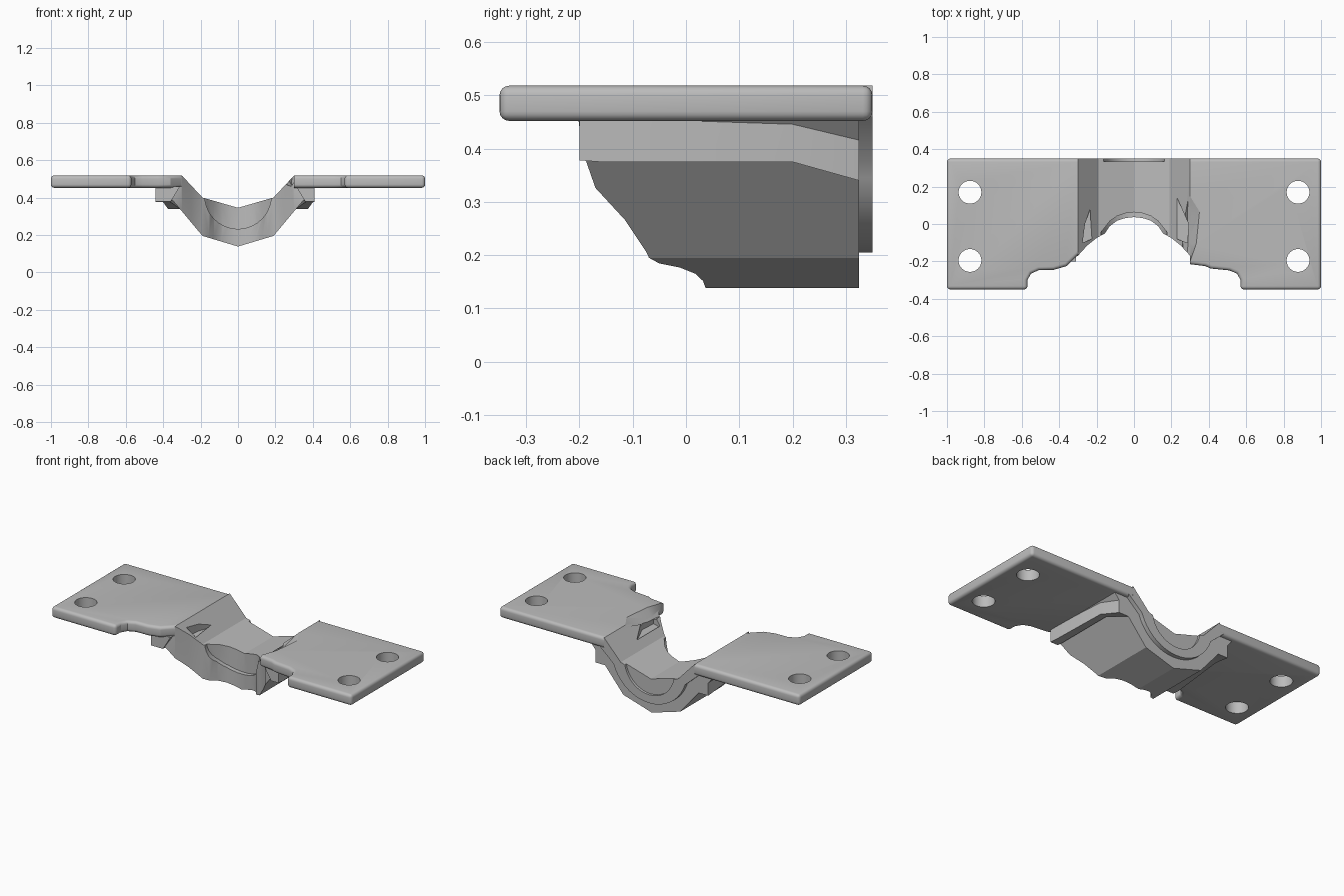
import bpy, bmesh, math
from mathutils import Vector

old = bpy.data.objects.get("Cube")
if old:
    bpy.data.objects.remove(old, do_unlink=True)

grey = bpy.data.materials.new("plain_grey")
grey.use_nodes = True
colour = (0.5, 0.5, 0.5, 1)
grey.diffuse_color = colour
grey.node_tree.nodes["Principled BSDF"].inputs["Base Color"].default_value = colour


def make(name, bm):
    bmesh.ops.recalc_face_normals(bm, faces=bm.faces)
    mesh = bpy.data.meshes.new(name)
    bm.to_mesh(mesh)
    bm.free()
    mesh.materials.append(grey)
    obj = bpy.data.objects.new(name, mesh)
    bpy.context.collection.objects.link(obj)
    return obj


def loft(name, rings):
    """Skin a row of rings and cap both ends."""
    bm = bmesh.new()
    rows = [[bm.verts.new(p) for p in ring] for ring in rings]
    n = len(rows[0])
    for a, b in zip(rows, rows[1:]):
        for i in range(n):
            j = (i + 1) % n
            bm.faces.new((a[i], a[j], b[j], b[i]))
    bm.faces.new(rows[0])
    bm.faces.new(rows[-1])
    return make(name, bm)


def plan_prism(name, pts, z0, z1):
    return loft(name, [[(x, y, z) for x, y in pts] for z in (z0, z1)])


def profile_prism(name, pts, y0, y1):
    return loft(name, [[(x, y, z) for x, z in pts] for y in (y0, y1)])


def hull(name, pts):
    bm = bmesh.new()
    for p in pts:
        bm.verts.new(p)
    bmesh.ops.convex_hull(bm, input=bm.verts[:])
    return make(name, bm)


def circle(cx, cy, r, n=32):
    return [(cx + r * math.cos(math.tau * i / n), cy + r * math.sin(math.tau * i / n))
            for i in range(n)]


def mirrored(half):
    """Full outline from the +x half, which ends at x = 0."""
    return half + [(-x, v) for x, v in reversed(half[:-1])]


def boolean(obj, cutter, mode="DIFFERENCE", keep=False):
    mod = obj.modifiers.new("cut", "BOOLEAN")
    mod.operation, mod.object, mod.solver = mode, cutter, "EXACT"
    bpy.context.view_layer.objects.active = obj
    bpy.ops.object.modifier_apply(modifier=mod.name)
    if not keep:
        bpy.data.objects.remove(cutter, do_unlink=True)


TOP, UNDER, INNER = 0.518, 0.452, 0.30

# Flat mounting plates with rounded rims and two bolt holes each
fronts = {
    "left_plate": (1, [(.57, -.35), (.57, -.30), (.55, -.265), (.51, -.248), (.41, -.238),
                       (.38, -.225), (INNER, -.215)]),
    "right_plate": (-1, [(.57, -.35), (.57, -.30), (.55, -.265), (.51, -.247), (.43, -.245),
                         (.36, -.225), (INNER, -.165)]),
}
plates = []
for name, (side, front) in fronts.items():
    outline = [(1, .35), (1, -.35)] + front + [(INNER, .35)]
    plate = plan_prism(name, [(side * x, y) for x, y in outline], UNDER, TOP)
    bm = bmesh.new()
    bm.from_mesh(plate.data)
    rim = []
    for e in bm.edges:
        a, b = (v.co for v in e.verts)
        flat = abs(a.z - b.z) < .001
        inner = max(abs(a.x), abs(b.x)) < INNER + .001
        corner = not flat and abs(a.x) > .56 and abs(a.y) > .34
        if (flat and not inner) or corner:
            rim.append(e)
    bmesh.ops.bevel(bm, geom=rim, offset=.018, segments=4, profile=.5,
                    affect="EDGES", clamp_overlap=False)
    bm.to_mesh(plate.data)
    bm.free()
    for y in (.17, -.195):
        boolean(plate, plan_prism("hole_cutter", circle(side * .877, y, .061), .3, .7))
    plates.append(plate)

# Faceted trough joining the plates
upper = mirrored([(INNER, TOP), (.19, .4), (0, .345)])
lower = mirrored([(.302, .46), (.412, .46), (.19, .195), (0, .138)])
trough = profile_prism("trough", upper + lower[::-1], -.3, .325)

# Arched front edge of the trough
arch = mirrored([(.5, -.215), (.36, -.195), (.3, -.17), (.25, -.115), (.2, -.075), (.155, -.05),
                 (.13, -.012), (.09, .018), (.045, .032), (0, .037)])
boolean(trough, plan_prism("arch_cutter", [(.5, .6)] + arch + [(-.5, .6)], 0, 1), "INTERSECT")

# Round seat cut into the arch from the front
seat = profile_prism("seat_cutter", circle(0, .41, .178, 40), -.4, .3)
seat_end = mirrored([(.3, -.13), (.2, -.07), (.165, -.03), (.13, .015), (.09, .043),
                     (.045, .058), (0, .063)])
boolean(seat, plan_prism("seat_end", [(.3, -.5)] + seat_end + [(-.3, -.5)], 0, 1), "INTERSECT")
boolean(trough, seat)

# Small pockets in both inner walls
left_pocket = [(.23, .14), (.23, -.08), (.285, -.1), (.292, 0)]
right_pocket = [(-.235, .08), (-.225, -.08), (-.275, -.1), (-.262, 0)]
for pts in (left_pocket, right_pocket):
    boolean(trough, plan_prism("pocket_cutter", pts, .435, .7))

# Sloping flare beside the left pocket
rim = [(.29, .17), (.352, .07), (.335, -.1), (.29, -.23), (.26, -.23), (.26, .1)]
flare = hull("flare_cutter", [(x, y, .52) for x, y in rim]
             + [(.285, .02, .47), (.29, -.1, .46), (.275, -.23, .46), (.26, -.1, .47)])
boolean(trough, flare, keep=True)
boolean(plates[0], flare)

# Thin rounded lip on the rear of the trough, with a shallow recess
curve = [(.33, .46)] + [(.25 * math.cos(a), .455 - .25 * math.sin(a))
                        for a in [math.radians(d) for d in range(18, 91, 8)]]
lip_under = mirrored(curve + [(0, .205)])
lip = profile_prism("rear_lip", upper + [(-.302, .46)] + lip_under[::-1] + [(.302, .46)],
                    .325, .35)
boolean(lip, profile_prism("recess_cutter", circle(0, .42, .165, 40), .335, .4))

# Tapered ribs under the plates
ribs = []
for name, side, reach in (("left_rib", 1, .41), ("right_rib", -1, .44)):
    stations = [(-.2, reach, .378), (-.16, reach, .375), (.2, .40, .375), (.325, .375, .34)]
    ribs.append(loft(name, [[(side * .31, y, .46), (side * out, y, .46), (side * out, y, low),
                             (side * (.36 if y < .3 else .31), y, low)]
                            for y, out, low in stations]))

# Smooth rounded parts, sharp facets
bpy.ops.object.select_all(action="DESELECT")
for obj in plates + ribs + [trough, lip]:
    obj.select_set(True)
    bpy.context.view_layer.objects.active = obj
bpy.ops.object.shade_smooth_by_angle(angle=math.radians(28))
